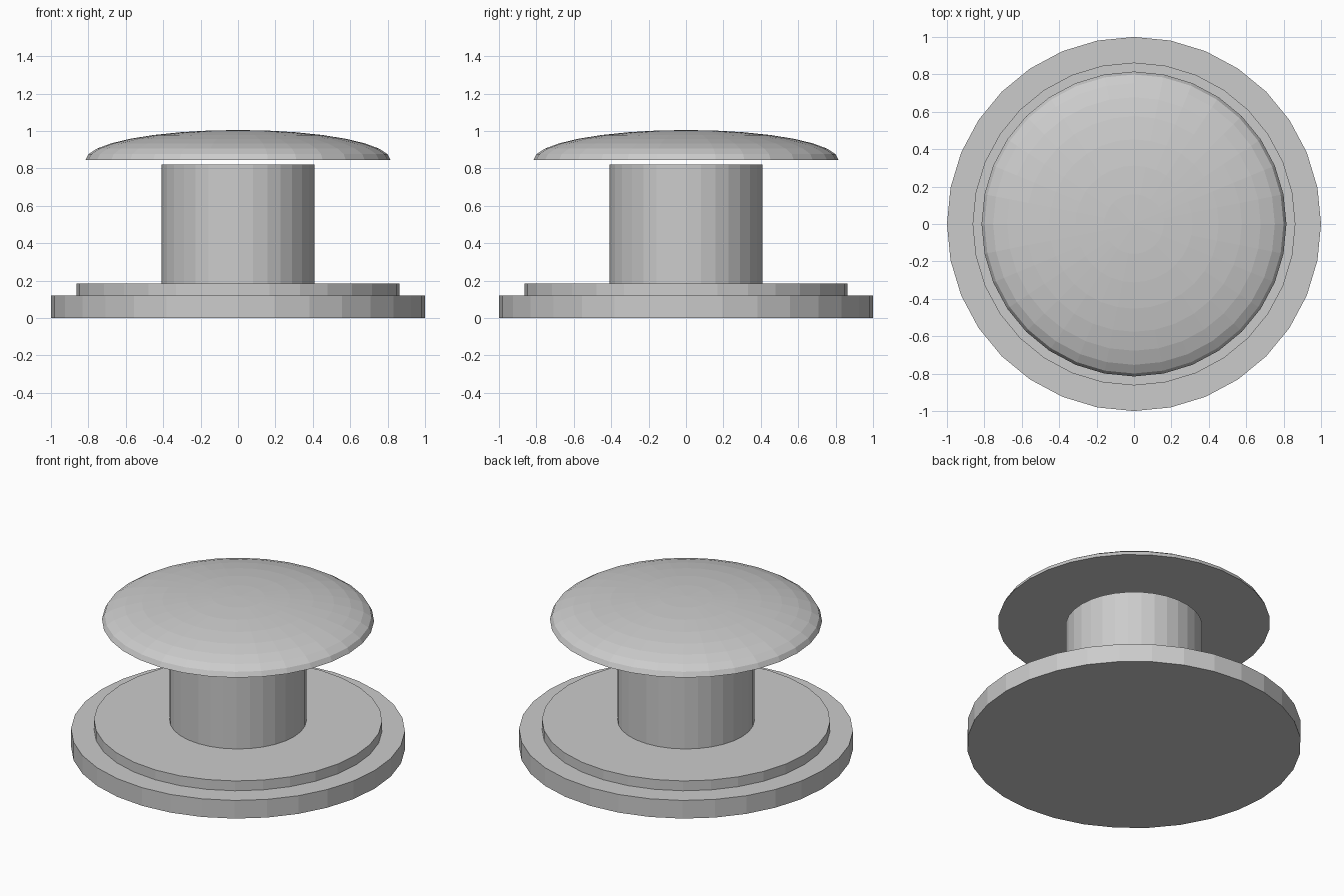
import bpy
import bmesh
from math import sin, cos, pi

if "Cube" in bpy.data.objects:
    bpy.data.objects.remove(bpy.data.objects["Cube"])

SIDES = 32


def turned_part(name, profile):
    """Revolve (radius, z) points around z with flat faces and closed ends."""
    bm = bmesh.new()
    rings = []
    for r, z in profile:
        if r < 1e-5:
            rings.append([bm.verts.new((0, 0, z))])
        else:
            rings.append([bm.verts.new((r * cos(2 * pi * i / SIDES), r * sin(2 * pi * i / SIDES), z))
                          for i in range(SIDES)])
    for low, high in zip(rings, rings[1:]):
        for i in range(SIDES):
            j = (i + 1) % SIDES
            if len(high) == 1:
                bm.faces.new((low[i], low[j], high[0]))
            else:
                bm.faces.new((low[i], low[j], high[j], high[i]))
    for ring in (rings[0], rings[-1]):
        if len(ring) > 1:
            bm.faces.new(ring)
    bmesh.ops.recalc_face_normals(bm, faces=bm.faces)
    mesh = bpy.data.meshes.new(name)
    bm.to_mesh(mesh)
    bm.free()
    obj = bpy.data.objects.new(name, mesh)
    bpy.context.collection.objects.link(obj)
    return obj


def disc(name, radius, bottom, top):
    return turned_part(name, [(radius, bottom), (radius, top)])


# Stepped base and central column
disc("base_plate", 1.0, 0.0, 0.12)
disc("base_step", 0.863, 0.12, 0.185)
disc("column", 0.41, 0.185, 0.82)

# Flattened half-sphere cap, floating just above the column
RINGS = 8
turned_part("dome_cap", [(0.815 * cos(k * pi / 2 / RINGS), 0.845 + 0.16 * sin(k * pi / 2 / RINGS))
                         for k in range(RINGS + 1)])
